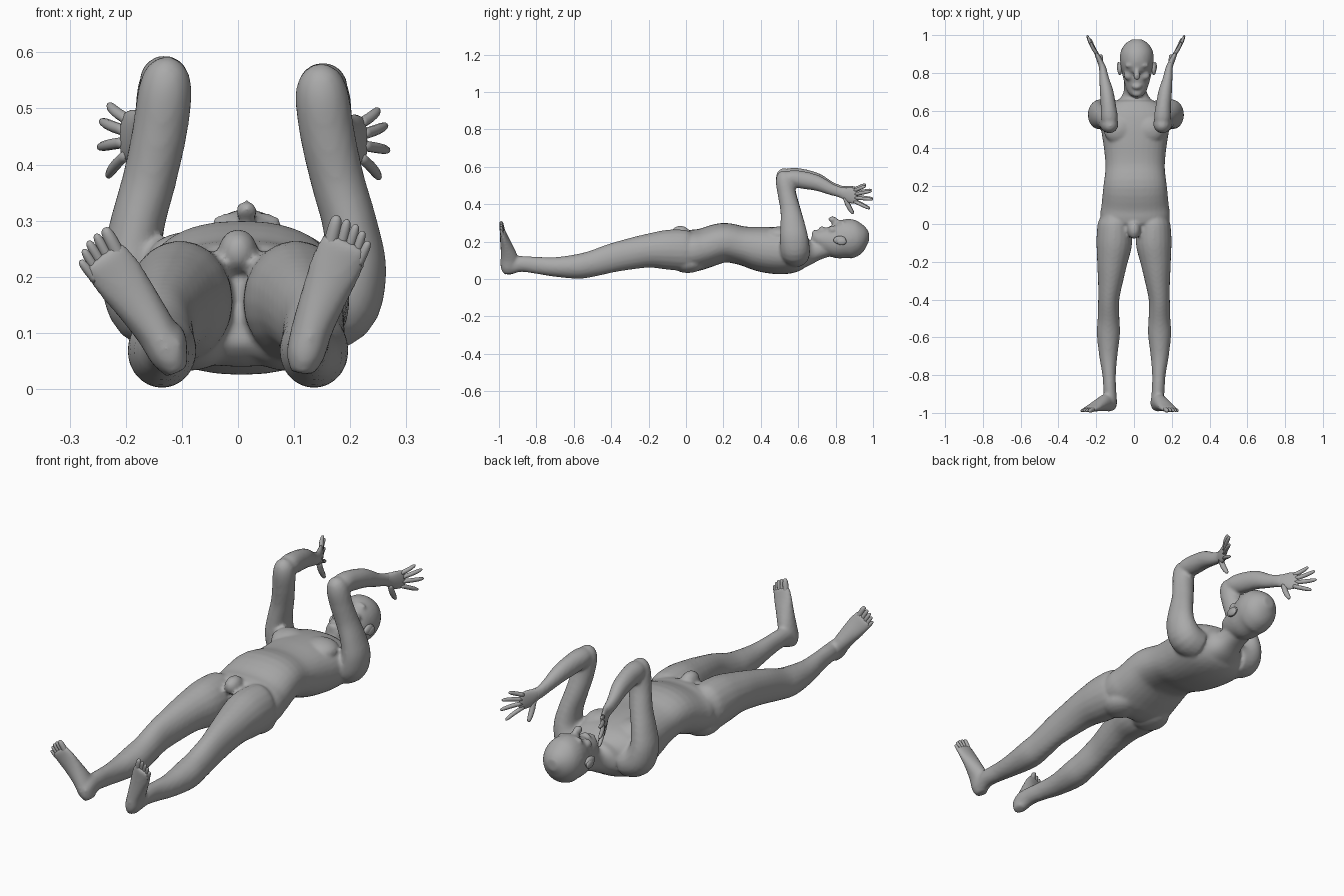
import bpy, bmesh, math
from mathutils import Vector, Matrix

skin = bpy.data.materials.new("plain grey")
skin.diffuse_color = (0.4, 0.4, 0.4, 1)
X, Y, Z = Vector((1, 0, 0)), Vector((0, 1, 0)), Vector((0, 0, 1))


def same(v):
    return v


def flip(v):
    return Vector((-v.x, v.y, v.z))


def flip_arm(v):
    # the left arm is a little higher and closer to the middle
    return Vector((0.02 - v.x, v.y, v.z + max(0, v.z - 0.3) * 0.045))


def flip_foot(v):
    # the left foot turns out further around its heel
    c = Vector((0.118, 0, 0.05))
    return flip(Matrix.Rotation(math.radians(14), 3, 'Y') @ (v - c) + c)


def spline(a, b, c, d, t):
    return 0.5 * (2*b + (c - a)*t + (2*a - 5*b + 4*c - d)*t*t + (3*b - a - 3*c + d)*t**3)


def loft(bm, secs, up, xf=same, n=20, steps=4, power=1.0):
    """Smooth tube through sections (x, y, z, half width, half height)."""
    pts = []
    for i in range(len(secs) - 1):
        q = [secs[max(0, min(len(secs) - 1, i + k))] for k in (-1, 0, 1, 2)]
        for s in range(steps):
            pts.append([spline(*v, s / steps) for v in zip(*q)])
    pts.append(secs[-1])
    rings = []
    for i, p in enumerate(pts):
        t = Vector(pts[min(i + 1, len(pts) - 1)][:3]) - Vector(pts[max(i - 1, 0)][:3])
        side = t.cross(up).normalized()
        top = side.cross(t).normalized()
        ring = []
        for k in range(n):
            c, s = math.cos(math.tau * k / n), math.sin(math.tau * k / n)
            c, s = math.copysign(abs(c)**power, c), math.copysign(abs(s)**power, s)
            ring.append(bm.verts.new(xf(Vector(p[:3]) + side*c*max(p[3], .002) + top*s*max(p[4], .002))))
        rings.append(ring)
    for a, b in zip(rings, rings[1:]):
        for k in range(n):
            bm.faces.new((a[k], a[(k+1) % n], b[(k+1) % n], b[k]))
    bm.faces.new(rings[0][::-1])
    bm.faces.new(rings[-1])


def blob(bm, pos, size, xf=same):
    r = bmesh.ops.create_uvsphere(bm, u_segments=20, v_segments=12, radius=1)
    for v in r["verts"]:
        v.co = xf(Vector([p + c*s for p, c, s in zip(pos, v.co, size)]))


def finish(name, bm):
    bmesh.ops.recalc_face_normals(bm, faces=bm.faces)
    for f in bm.faces:
        f.smooth = True
    me = bpy.data.meshes.new(name)
    bm.to_mesh(me)
    bm.free()
    me.materials.append(skin)
    ob = bpy.data.objects.new(name, me)
    bpy.context.collection.objects.link(ob)
    return ob


def along_y(rows, cx=0.0):
    # rows of (y, low z, high z, half width)
    return [(cx, y, (a + b) / 2, w, (b - a) / 2) for y, a, b, w in rows]


# torso and neck
body = bmesh.new()
loft(body, along_y([
    (-.04, .08, .22, .10), (0, .042, .252, .172), (.05, .042, .265, .184), (.1, .058, .272, .178),
    (.2, .088, .300, .168), (.3, .075, .282, .157), (.4, .04, .28, .165), (.5, .025, .275, .18),
    (.58, .033, .262, .185), (.63, .052, .238, .14), (.66, .075, .212, .085), (.7, .10, .205, .061),
    (.76, .12, .24, .058), (.8, .14, .25, .05)], 0.006), Z, n=32, power=0.88)
blob(body, (0, -.03, .245), (.035, .05, .04))
for xf in (same, flip):
    blob(body, (.082, .5, .235), (.08, .075, .046), xf)     # chest
    blob(body, (.09, .01, .085), (.08, .09, .053), xf)      # seat

# head with face forms
loft(body, along_y([
    (.672, .205, .242, .02), (.69, .185, .258, .042), (.72, .16, .27, .057), (.76, .13, .284, .069),
    (.8, .113, .288, .079), (.82, .108, .295, .083), (.85, .106, .316, .087), (.88, .111, .322, .09),
    (.92, .128, .314, .083), (.955, .163, .286, .06), (.978, .2, .25, .025)], 0.015), Z, n=28)
loft(body, [(.015, .838, .295, .011, .016), (.015, .81, .303, .012, .017),
            (.015, .782, .316, .019, .021), (.015, .77, .308, .014, .015)], Z)
blob(body, (.015, .727, .268), (.026, .016, .014))          # mouth
blob(body, (.015, .692, .248), (.026, .02, .016))           # chin
for s in (-1, 1):
    blob(body, (.015 + s*.032, .838, .297), (.032, .012, .017))   # brow
    blob(body, (.015 + s*.043, .785, .263), (.027, .025, .023))   # cheek

# legs: (y, inner x, outer x, low z, high z)
leg = [(.05, .04, .175, .07, .245), (0, .015, .193, .045, .262), (-.1, .010, .199, .05, .263),
       (-.2, .034, .196, .06, .242), (-.3, .058, .191, .05, .217), (-.4, .078, .19, .034, .188),
       (-.5, .077, .192, .012, .152), (-.58, .074, .197, .001, .133), (-.7, .088, .184, .012, .117),
       (-.8, .096, .167, .028, .119), (-.88, .094, .162, .038, .123), (-.94, .09, .154, .027, .12),
       (-.98, .098, .145, .035, .09)]
foot = [(.114, -.945, .028, .02, .03), (.12, -.946, .06, .034, .045), (.133, -.945, .11, .037, .047),
        (.155, -.958, .17, .042, .034), (.175, -.972, .22, .047, .022), (.19, -.982, .255, .045, .015),
        (.194, -.984, .264, .038, .011)]
# arms
upper_arm = [(.12, .585, .13, .07, .075), (.18, .583, .15, .072, .08), (.208, .578, .215, .057, .076),
             (.20, .57, .29, .049, .066), (.178, .558, .37, .048, .054), (.16, .54, .45, .049, .049),
             (.15, .53, .52, .048, .05), (.147, .53, .558, .037, .04), (.146, .534, .577, .014, .014)]
forearm = [(.147, .515, .535, .03, .03), (.15, .56, .538, .044, .043), (.155, .62, .53, .041, .047),
           (.165, .7, .513, .036, .042), (.178, .77, .482, .026, .032), (.185, .82, .465, .02, .029),
           (.194, .85, .458, .016, .032)]
for lx, fx, ax in ((same, same, same), (flip, flip_foot, flip_arm)):
    loft(body, [((a+b)/2, y, (c+d)/2, (b-a)/2, (d-c)/2) for y, a, b, c, d in leg], Z, lx)
    loft(body, foot, -Y, fx)
    loft(body, upper_arm, Y, ax)
    loft(body, forearm, Z, ax)

# blend the limbs, trunk and head into one skin
ob = finish("body", body)
m = ob.modifiers.new("blend", 'REMESH')
m.mode, m.voxel_size, m.use_smooth_shade = 'VOXEL', 0.008, True
m = ob.modifiers.new("soften", 'SMOOTH')
m.factor, m.iterations = 0.5, 5


def digit(bm, a, b, r, up, xf, bend=Vector()):
    a, b = Vector(a), Vector(b)
    secs = [(*(a.lerp(b, t) + bend * math.sin(math.pi*t)), r*k, r*k)
            for t, k in ((0, 1), (.4, 1), (.75, .9), (.95, .6), (1, .15))]
    loft(bm, secs, up, xf, n=10, steps=2)


# hands, toes and ears
fingers = [((.216, .9, .472), (.25, .962, .498)), ((.22, .905, .453), (.264, .993, .470)),
           ((.22, .905, .434), (.268, 1.0, .425)), ((.216, .9, .415), (.252, .982, .375))]
toes = [((.163, .25), (.177, .309), .0125), ((.182, .25), (.195, .302), .0095),
        ((.196, .245), (.211, .293), .009), ((.208, .236), (.223, .281), .0085),
        ((.214, .222), (.233, .263), .0085)]
for side, fx, ax in (("right", same, same), ("left", flip_foot, flip_arm)):
    bm = bmesh.new()
    loft(bm, [(.186, .82, .464, .017, .026), (.193, .845, .458, .016, .031),
              (.206, .875, .449, .014, .041), (.22, .905, .443, .010, .040),
              (.226, .917, .443, .005, .03)], Z, ax)
    for a, b in fingers:
        digit(bm, a, b, .0095, Z, ax, X * .004)
    digit(bm, (.196, .852, .435), (.195, .895, .348), .0125, X, ax, -Y * .006)
    finish(side + "_hand", bm)
    bm = bmesh.new()
    for (x0, z0), (x1, z1), r in toes:
        digit(bm, (x0, -.978, z0), (x1, -.99, z1), r, -Y, fx)
    finish(side + "_toes", bm)
    bm = bmesh.new()
    s = 1 if side == "right" else -1
    blob(bm, (.015 + s*.09, .822, .208), (.013, .034, .022))
    blob(bm, (.015 + s*.097, .832, .2), (.009, .026, .019))
    finish(side + "_ear", bm)
